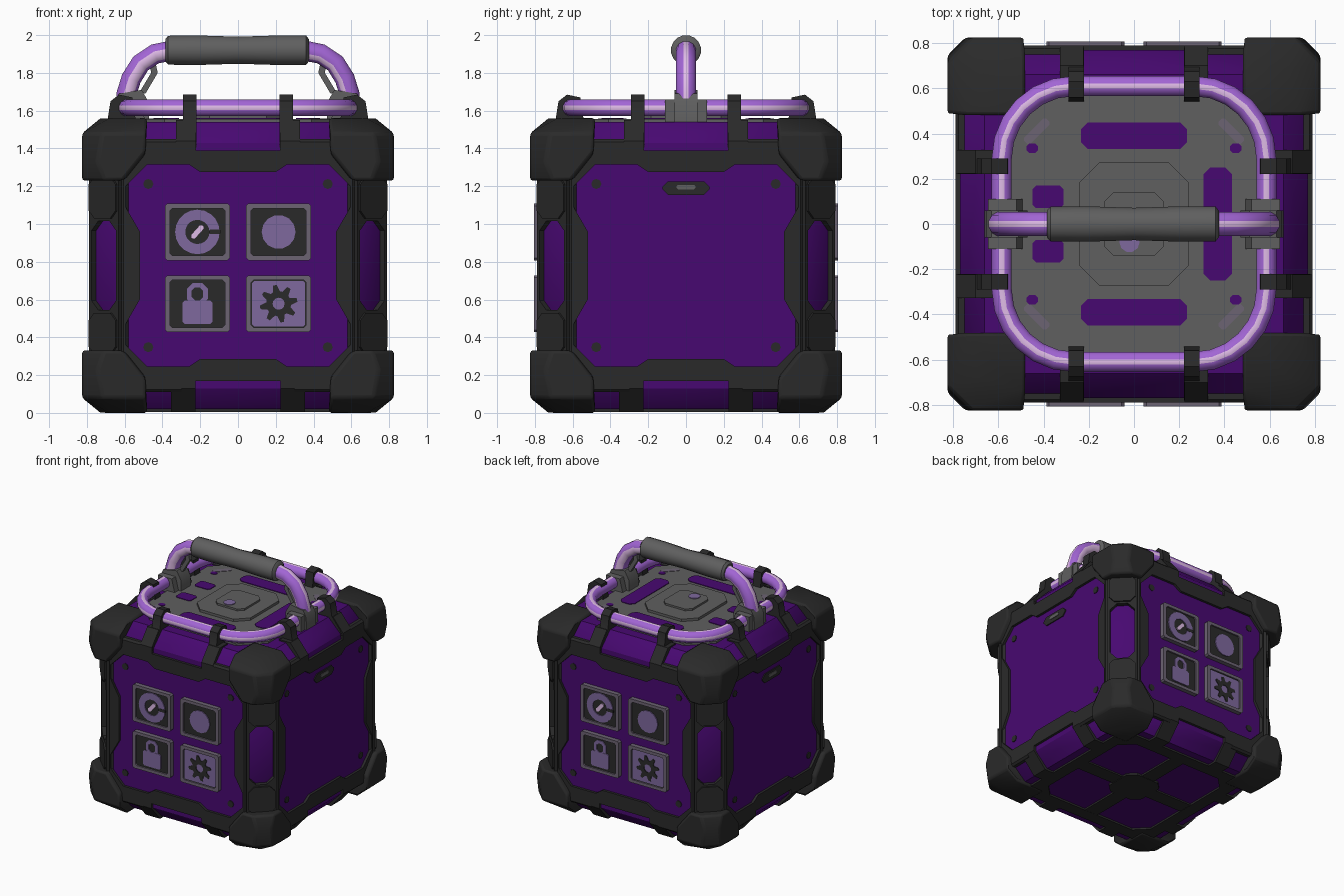
import bpy, bmesh
from math import sin, cos, pi, radians
from mathutils import Matrix, Vector
from mathutils.geometry import tessellate_polygon

if "Cube" in bpy.data.objects:
    bpy.data.objects.remove(bpy.data.objects["Cube"])


def material(name, r, g, b):
    m = bpy.data.materials.new(name)
    m.diffuse_color = (r, g, b, 1)
    m.use_nodes = True
    m.node_tree.nodes["Principled BSDF"].inputs["Base Color"].default_value = m.diffuse_color
    return m


PURPLE = material("deep purple", 0.064, 0.0025, 0.165)
BLACK = material("rubber black", 0.023, 0.023, 0.023)
GREY = material("mid grey", 0.115, 0.115, 0.115)
TUBE = material("bright violet", 0.36, 0.13, 0.66)
PALE = material("pale pink", 0.74, 0.50, 0.80)
LAVENDER = material("dusty lavender", 0.21, 0.14, 0.34)
MAUVE = material("grey mauve", 0.15, 0.125, 0.17)

MID = 0.78  # height of the box centre


def finish(name, bm, mats, angle=30, bevel=0):
    bmesh.ops.recalc_face_normals(bm, faces=bm.faces)
    me = bpy.data.meshes.new(name)
    bm.to_mesh(me)
    bm.free()
    ob = bpy.data.objects.new(name, me)
    bpy.context.collection.objects.link(ob)
    for m in mats:
        me.materials.append(m)
    if bevel:
        mod = ob.modifiers.new("soft edges", 'BEVEL')
        mod.width, mod.segments = bevel, 2
    bpy.ops.object.select_all(action='DESELECT')
    ob.select_set(True)
    bpy.context.view_layer.objects.active = ob
    bpy.ops.object.shade_smooth_by_angle(angle=radians(angle))
    return ob


def prism(name, outline, d0, d1, mat, M, hole=None):
    """Flat outline (optionally with a hole) extruded from d0 to d1 along local z."""
    loops = [outline] + ([hole] if hole else [])
    flat = [p for lp in loops for p in lp]
    tris = tessellate_polygon([[Vector((x, y, 0)) for x, y in lp] for lp in loops])
    bm = bmesh.new()
    lo, hi = [[bm.verts.new(M @ Vector((x, y, d))) for x, y in flat] for d in (d0, d1)]
    for t in tris:
        bm.faces.new([hi[i] for i in t])
        bm.faces.new([lo[i] for i in reversed(t)])
    start = 0
    for lp in loops:
        n = len(lp)
        for i in range(n):
            a, b = start + i, start + (i + 1) % n
            bm.faces.new((lo[a], lo[b], hi[b], hi[a]))
        start += n
    return finish(name, bm, [mat])


def hull(name, points, mat, bevel=0):
    bm = bmesh.new()
    for p in points:
        bm.verts.new(p)
    bmesh.ops.convex_hull(bm, input=bm.verts)
    bmesh.ops.delete(bm, geom=[v for v in bm.verts if not v.link_faces], context='VERTS')
    bmesh.ops.dissolve_limit(bm, angle_limit=0.02, verts=bm.verts, edges=bm.edges)
    return finish(name, bm, [mat], 40, bevel)


def sweep(name, path, radii, normal, sides, mats, pale=(), closed=False):
    """Round tube along a planar path; the columns in pale use the second material."""
    bm, rings, n = bmesh.new(), [], len(path)
    path, up = [Vector(p) for p in path], Vector(normal)
    for i, p in enumerate(path):
        a = path[i - 1] if closed or i else p
        b = path[(i + 1) % n] if closed or i < n - 1 else p
        out = (b - a).normalized().cross(up)
        rings.append([bm.verts.new(p + radii[i] * (out * cos(t) + up * sin(t)))
                      for t in ((j - 0.5) * 2 * pi / sides for j in range(sides))])
    for i in range(n if closed else n - 1):
        r, s = rings[i], rings[(i + 1) % n]
        for j in range(sides):
            k = (j + 1) % sides
            bm.faces.new((r[j], r[k], s[k], s[j])).material_index = int(j in pale)
    if not closed:
        bm.faces.new(rings[0])
        bm.faces.new(rings[-1])
    return finish(name, bm, mats, 40)


def upright(deg, z=0.0):
    """Local x across, y up, z outward; 0 degrees is the front."""
    base = Matrix(((1, 0, 0, 0), (0, 0, -1, 0), (0, 1, 0, z), (0, 0, 0, 1)))
    return Matrix.Rotation(radians(deg), 4, 'Z') @ base


def octa(hx, hy, c, cx=0, cy=0):
    q = [(hx, hy - c), (hx - c, hy), (-hx + c, hy), (-hx, hy - c),
         (-hx, -hy + c), (-hx + c, -hy), (hx - c, -hy), (hx, -hy + c)]
    return [(cx + x, cy + y) for x, y in q]


def circle(r, n, cx=0, cy=0):
    return [(cx + r * cos(2 * pi * i / n), cy + r * sin(2 * pi * i / n)) for i in range(n)]


def four_way(quarter):
    q = quarter
    return (q + [(-x, y) for x, y in reversed(q)] + [(-x, -y) for x, y in q]
            + [(x, -y) for x, y in reversed(q)])


S = (-1, 1)
SIGNS = [(a, b, c) for a in S for b in S for c in S]

# purple box with all edges chamfered
core = [(0.77, 0.6, 0.65), (0.6, 0.77, 0.65), (0.66, 0.6, 0.76), (0.6, 0.66, 0.76)]
hull("box_body", [(a * x, b * y, MID + c * z) for a, b, c in SIGNS for x, y, z in core], PURPLE)

# rubber corner bumpers
pad = [(0.49, 0.70), (0.49, 0.60), (0.61, 0.45), (0.71, 0.45), (0.745, 0.55), (0.72, 0.70)]
bump = [(0.825, h, v) for h, v in pad] + [(h, 0.825, v) for h, v in pad]
bump += [(0.48, 0.48, 0.78), (0.73, 0.48, 0.78), (0.48, 0.73, 0.78), (0.68, 0.68, 0.78), (0.5, 0.5, 0.5)]
for a, b, c in SIGNS:
    hull("corner_bumper", [(a * x, b * y, MID + c * z) for x, y, z in bump], BLACK, 0.015)

# frames round the four side panels and on the four upright edges, plus screws
opening = four_way([(0.52, 0.18), (0.595, 0.31), (0.595, 0.42), (0.48, 0.535), (0.26, 0.535), (0.2, 0.495)])
for k in range(4):
    M, E = upright(90 * k, MID), upright(90 * k + 45, MID)
    prism("panel_frame", octa(0.605, 0.61, 0.03), 0.74, 0.79, BLACK, M, opening)
    prism("edge_frame", octa(0.134, 0.52, 0.01), 0.94, 0.983, BLACK, E, octa(0.098, 0.235, 0.05))
    prism("edge_frame_rib", octa(0.112, 0.52, 0.01), 0.97, 1.005, BLACK, E, octa(0.092, 0.235, 0.05))
    for a in S:
        prism("edge_frame_end", octa(0.1, 0.11, 0.04, 0, a * 0.36), 0.97, 1.018, BLACK, E)
        for b in S:
            prism("screw", circle(0.027, 8, a * 0.475, b * 0.432), 0.76, 0.776, BLACK, M)

# slots on the two plain sides
for deg in (90, 270):
    M = upright(deg, MID)
    prism("slot", octa(0.125, 0.036, 0.03, 0, 0.41), 0.76, 0.778, BLACK, M)
    prism("slot_insert", octa(0.05, 0.012, 0.008, 0, 0.415), 0.77, 0.782, GREY, M)

# straps over the top edges and under the bottom edges, with rubber bars beside them
top_strap = [(0.78, 1.42), (0.765, 1.46), (0.69, 1.555), (0.675, 1.65), (0.63, 1.685),
             (0.56, 1.67), (0.54, 1.54), (0.6, 1.5), (0.74, 1.36)]
strap_base = [(0.79, 1.36), (0.79, 1.44), (0.70, 1.55), (0.6, 1.55), (0.6, 1.36)]
low_strap = [(0.79, 0.2), (0.79, 0.13), (0.68, 0.005), (0.55, 0.005), (0.55, 0.06), (0.74, 0.2)]
top_bar = [(0.79, 1.36), (0.79, 1.435), (0.775, 1.45), (0.70, 1.45), (0.70, 1.36)]
low_bar = [(x, 2 * MID - z) for x, z in top_bar]
for k in range(4):
    M = upright(90 * k)
    for s in S:
        prism("top_strap", top_strap, s * 0.255 - 0.035, s * 0.255 + 0.035, BLACK, M)
        prism("strap_base", strap_base, s * 0.275 - 0.052, s * 0.275 + 0.052, BLACK, M)
        prism("bottom_strap", low_strap, s * 0.29 - 0.065, s * 0.29 + 0.065, BLACK, M)
        prism("top_edge_bar", top_bar, s * 0.30, s * 0.52, BLACK, M)
        prism("bottom_edge_bar", low_bar, s * 0.30, s * 0.52, BLACK, M)

# bottom: border, cross and hub in rubber
UNDER = Matrix.Translation((0, 0, MID)) @ Matrix.Rotation(pi, 4, 'X')
prism("bottom_border", octa(0.6, 0.6, 0.02), 0.74, 0.775, BLACK, UNDER, octa(0.5, 0.5, 0.1))
prism("bottom_bar_x", octa(0.52, 0.06, 0.01), 0.74, 0.772, BLACK, UNDER)
prism("bottom_bar_y", octa(0.06, 0.52, 0.01), 0.74, 0.774, BLACK, UNDER)
prism("bottom_hub", octa(0.16, 0.16, 0.06), 0.74, 0.776, BLACK, UNDER)

# grey lid with purple insets and a stepped centre
UP = Matrix()
prism("lid_plate", octa(0.56, 0.58, 0.17), 1.5, 1.555, GREY, UP)
for s in S:
    prism("lid_inset_long", octa(0.235, 0.058, 0.03, 0, s * 0.39), 1.55, 1.56, PURPLE, UP)
    prism("lid_inset_left", octa(0.068, 0.05, 0.015, -0.38, s * 0.12), 1.55, 1.56, PURPLE, UP)
    for t in S:
        prism("lid_spot", octa(0.025, 0.02, 0.01, s * 0.45, t * 0.335), 1.55, 1.559, PURPLE, UP)
        prism("lid_corner_mark", octa(0.07, 0.02, 0.01), 1.55, 1.558, MAUVE,
              Matrix.Translation((s * 0.43, t * 0.41, 0)) @ Matrix.Rotation(-s * t * pi / 4, 4, 'Z'))
prism("lid_inset_right", octa(0.063, 0.25, 0.03, 0.37, 0), 1.55, 1.56, PURPLE, UP)
prism("lid_step", octa(0.24, 0.275, 0.09), 1.55, 1.575, GREY, UP)
prism("lid_cap", octa(0.13, 0.14, 0.04), 1.57, 1.59, GREY, UP)
prism("lid_button", circle(0.045, 10, -0.02, -0.08), 1.585, 1.595, LAVENDER, UP)

# tube ring round the lid
ring = []
for q, (sx, sy) in enumerate([(1, 1), (-1, 1), (-1, -1), (1, -1)]):
    for i in range(7):
        t = (q + i / 6) * pi / 2
        ring.append((sx * 0.265 + 0.32 * cos(t), sy * 0.29 + 0.32 * sin(t), 1.615))
sweep("lid_ring", ring, [0.046] * len(ring), (0, 0, 1), 12, [TUBE, PALE], (0, 3), True)

# carrying handle with grip and clamps
for s in S:
    leg = [(0.59, 1.6), (0.59, 1.69), (0.565, 1.77), (0.515, 1.85), (0.44, 1.90), (0.34, 1.92)]
    sweep("handle_leg", [(s * x, 0, z) for x, z in leg], [0.055] * 6, (0, s, 0), 12, [TUBE, PALE], (2, 3, 6, 10))
    clamp = [(0.47, 1.54), (0.66, 1.54), (0.655, 1.64), (0.63, 1.69), (0.51, 1.71), (0.47, 1.64)]
    prism("handle_clamp", [(s * x, z) for x, z in clamp], -0.06, 0.06, GREY, upright(0))
    foot = [(0.49, 1.54), (0.645, 1.54), (0.645, 1.66), (0.52, 1.66)]
    prism("clamp_foot", [(s * x, z) for x, z in foot], -0.11, 0.11, GREY, upright(0))
    brace = [(0.52, 1.70), (0.49, 1.69), (0.425, 1.80), (0.44, 1.87), (0.47, 1.86), (0.46, 1.80)]
    prism("handle_brace", [(s * x, z) for x, z in brace], -0.015, 0.015, GREY, upright(0))
grip = [(-0.385, 0.06), (-0.37, 0.078), (-0.22, 0.08), (0, 0.073), (0.22, 0.08), (0.36, 0.08), (0.375, 0.06)]
sweep("handle_grip", [(x, 0, 1.92) for x, r in grip], [r for x, r in grip], (0, 0, 1), 16, [GREY])

# four picture tiles on the front and back
for deg in (0, 180):
    for cx in (-0.215, 0.215):
        for cy in (0.178, -0.202):
            T = upright(deg, MID) @ Matrix.Translation((cx, cy, 0))
            prism("tile_rim", octa(0.172, 0.15, 0.012), 0.76, 0.806, MAUVE, T, octa(0.145, 0.125, 0.012))
            prism("tile_back", octa(0.15, 0.13, 0.01), 0.76, 0.794, BLACK, T)
    A, B, C, D = [upright(deg, MID) @ Matrix.Translation((x, y, 0))
                  for y in (0.178, -0.202) for x in (-0.215, 0.215)]
    # dial
    prism("dial_ring", circle(0.118, 20), 0.79, 0.801, LAVENDER, A, circle(0.064, 20))
    prism("dial_notch", octa(0.03, 0.012, 0.004, 0.092, 0.0), 0.795, 0.803, BLACK, A)
    prism("dial_pointer", octa(0.045, 0.015, 0.01), 0.79, 0.802, PALE,
          A @ Matrix.Rotation(radians(48), 4, 'Z'))
    # round spot
    prism("round_spot", circle(0.09, 14), 0.79, 0.801, LAVENDER, B)
    # padlock
    prism("padlock_body", octa(0.08, 0.062, 0.012, 0, -0.045), 0.79, 0.801, LAVENDER, C)
    prism("padlock_loop", octa(0.055, 0.058, 0.03, 0, 0.052), 0.79, 0.800, LAVENDER, C,
          octa(0.03, 0.035, 0.018, 0, 0.052))
    # gear
    prism("gear_back", octa(0.14, 0.12, 0.01), 0.79, 0.797, LAVENDER, D)
    teeth = [((0.1 if i % 4 < 2 else 0.066) * cos(2 * pi * (i + 0.5) / 32),
              (0.1 if i % 4 < 2 else 0.066) * sin(2 * pi * (i + 0.5) / 32)) for i in range(32)]
    prism("gear", teeth, 0.79, 0.802, BLACK, D, circle(0.032, 12))
